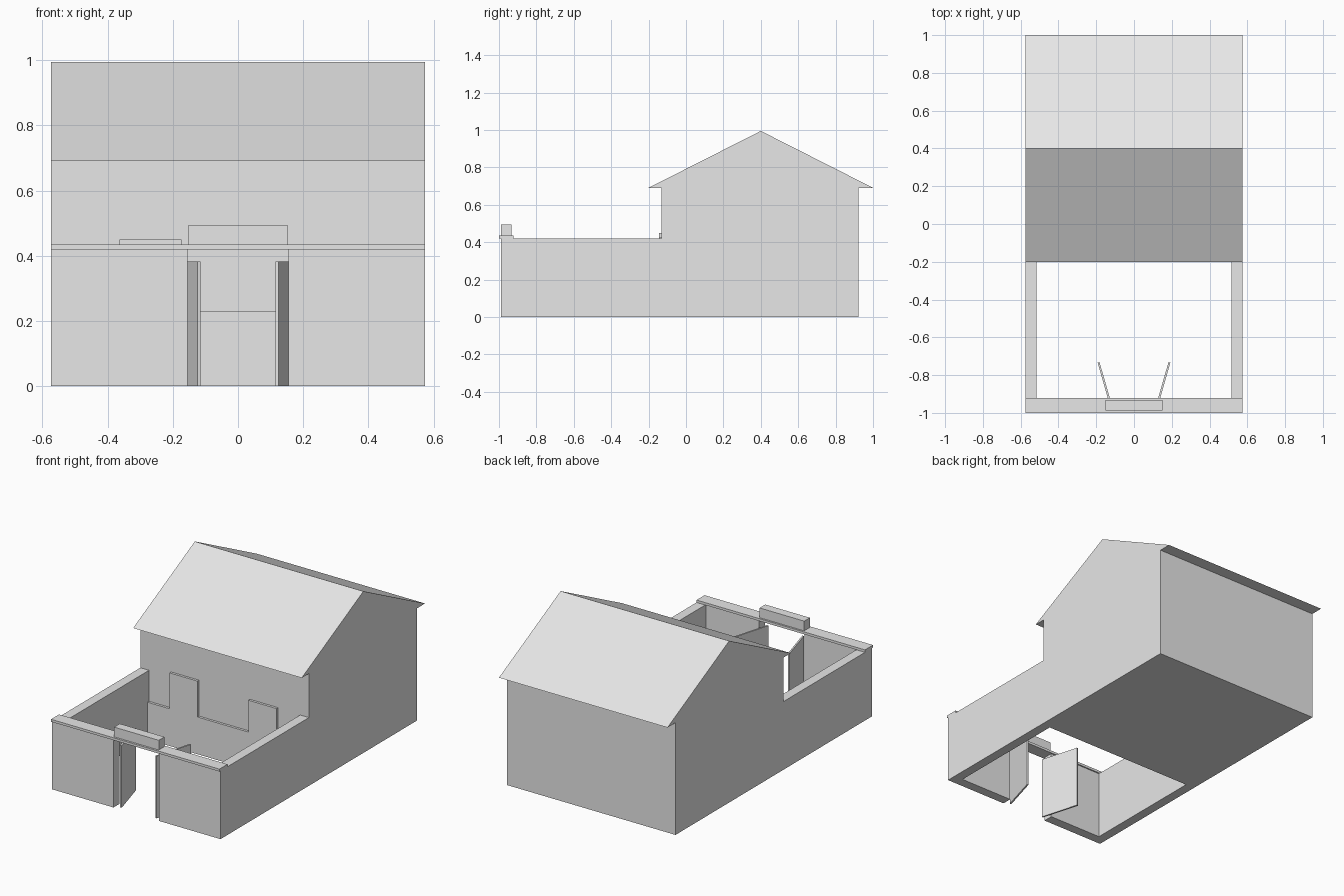
import bpy, bmesh, math
from mathutils import Matrix, Vector

if "Cube" in bpy.data.objects:
    bpy.data.objects.remove(bpy.data.objects["Cube"], do_unlink=True)

grey = bpy.data.materials.new("plain grey")
grey.use_nodes = True
colour = (0.8, 0.8, 0.8, 1)
grey.diffuse_color = colour
grey.node_tree.nodes["Principled BSDF"].inputs["Base Color"].default_value = colour

# Maps a 2D profile point plus a depth onto the model axes
AXES = {
    "x": lambda a, b, d: (d, a, b),
    "y": lambda a, b, d: (a, d, b),
    "z": lambda a, b, d: (a, b, d),
}


def prism(name, profile, axis, low, high):
    """Extrude a flat profile along one axis."""
    place = AXES[axis]
    bm = bmesh.new()
    face = bm.faces.new([bm.verts.new(place(a, b, low)) for a, b in profile])
    sweep = bmesh.ops.extrude_face_region(bm, geom=[face], use_keep_orig=True)
    moved = [v for v in sweep["geom"] if isinstance(v, bmesh.types.BMVert)]
    bmesh.ops.translate(bm, verts=moved, vec=Vector(place(0, 0, high - low)))
    bmesh.ops.recalc_face_normals(bm, faces=bm.faces)
    mesh = bpy.data.meshes.new(name)
    bm.to_mesh(mesh)
    bm.free()
    mesh.materials.append(grey)
    obj = bpy.data.objects.new(name, mesh)
    bpy.context.collection.objects.link(obj)
    return obj


def box(name, x0, x1, y0, y1, z0, z1):
    return prism(name, [(x0, y0), (x1, y0), (x1, y1), (x0, y1)], "z", z0, z1)


HALF = 0.574      # half width of the whole plot
INNER = 0.515     # inner face of the side walls
FRONT, BACK = -0.99, 0.922
HOUSE = -0.13     # front face of the house
EAVE, RIDGE = 0.691, 0.995
WALL = 0.42       # courtyard wall height

# House with its gabled roof and overhanging eaves
prism("house", [(HOUSE, 0), (BACK, 0), (BACK, EAVE), (1.0, EAVE),
                (0.4, RIDGE), (-0.2, EAVE), (HOUSE, EAVE)], "x", -HALF, HALF)

# Courtyard walls, each an L shape around one side of the gateway
for side, s in (("left", 1), ("right", -1)):
    outline = [(0.155, FRONT), (HALF, FRONT), (HALF, HOUSE),
               (INNER, HOUSE), (INNER, -0.93), (0.155, -0.93)]
    prism(side + "_courtyard_wall", [(s * x, y) for x, y in outline], "z", 0, WALL)

# Coping along the front wall and the block over the gateway
box("front_coping", -HALF, HALF, -1.0, -0.922, WALL, 0.435)
box("gate_block", -0.152, 0.152, -0.988, -0.933, 0.435, 0.495)

# Low facing on the house front, stepping up at a door and a window
DADO = 0.229
prism("house_front_facing", [
    (-INNER, 0), (INNER, 0), (INNER, DADO), (0.364, DADO), (0.364, 0.425),
    (0.172, 0.425), (0.172, DADO), (-0.174, DADO), (-0.174, 0.45),
    (-0.364, 0.45), (-0.364, DADO), (-INNER, DADO)], "y", -0.145, HOUSE)

# Gate leaves swung open into the courtyard
for side, s in (("left", 1), ("right", -1)):
    leaf = box(side + "_gate_leaf", -0.005, 0.005, 0, 0.245, 0, 0.383)
    leaf.data.transform(Matrix.Translation((s * 0.12, -0.968, 0))
                        @ Matrix.Rotation(-s * math.radians(16), 4, "Z"))
